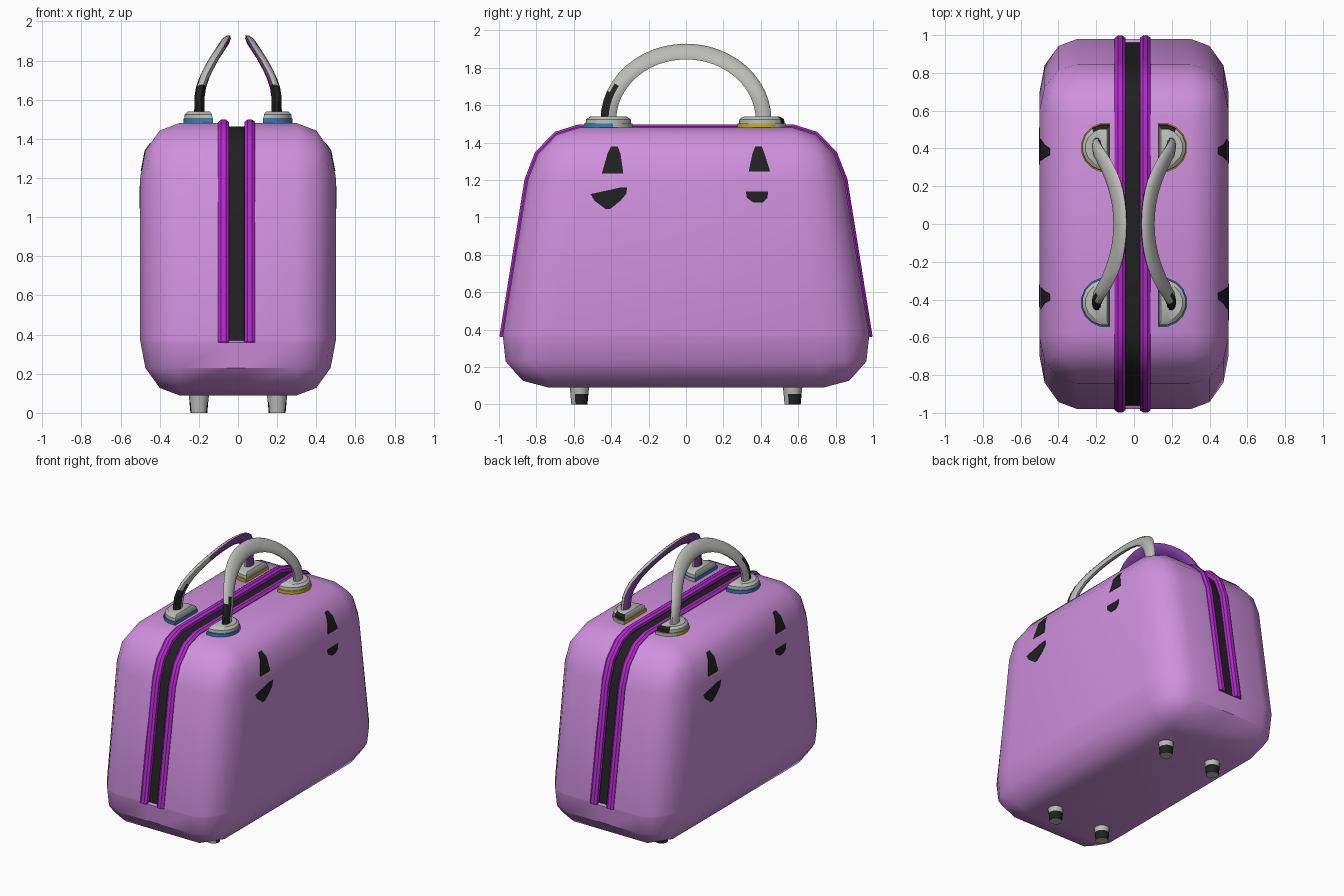
import bpy, bmesh, math
from mathutils import Vector

if "Cube" in bpy.data.objects:
    bpy.data.objects.remove(bpy.data.objects["Cube"])


def mat(name, rgb):
    m = bpy.data.materials.new(name)
    m.diffuse_color = (*rgb, 1)
    m.use_nodes = True
    m.node_tree.nodes["Principled BSDF"].inputs["Base Color"].default_value = m.diffuse_color
    return m


LILAC = mat("lilac", (0.63, 0.28, 0.73))
MAGENTA = mat("magenta", (0.45, 0.022, 0.60))
BLACK = mat("black", (0.015, 0.015, 0.015))
GREY = mat("light_grey", (0.50, 0.50, 0.48))
BLUE = mat("blue", (0.03, 0.22, 0.55))
YELLOW = mat("yellow", (0.60, 0.43, 0.01))
PURPLE = mat("purple", (0.22, 0.053, 0.38))


def finish(name, bm, mats, rule=None, smooth=35):
    bmesh.ops.recalc_face_normals(bm, faces=bm.faces)
    bm.normal_update()
    if rule:
        for f in bm.faces:
            f.material_index = rule(f.calc_center_median(), f.normal)
    me = bpy.data.meshes.new(name)
    bm.to_mesh(me)
    bm.free()
    for m in mats:
        me.materials.append(m)
    ob = bpy.data.objects.new(name, me)
    bpy.context.collection.objects.link(ob)
    bpy.ops.object.select_all(action='DESELECT')
    ob.select_set(True)
    bpy.context.view_layer.objects.active = ob
    if smooth:
        bpy.ops.object.shade_smooth_by_angle(angle=math.radians(smooth))
    return ob


def loft(rings):
    """Skin a list of closed rings and cap both ends."""
    bm = bmesh.new()
    vs = [[bm.verts.new(p) for p in r] for r in rings]
    n = len(rings[0])
    for a, b in zip(vs, vs[1:]):
        for i in range(n):
            j = (i + 1) % n
            bm.faces.new((a[i], a[j], b[j], b[i]))
    bm.faces.new(vs[0])
    bm.faces.new(vs[-1])
    return bm


def taper(z):
    return 1 - 0.165 * (z - 0.37)


# Body: rounded box, narrowing upwards, with a sunken zip channel
bm = bmesh.new()
bmesh.ops.create_cube(bm, size=1)
for v in bm.verts:
    v.co = Vector((v.co.x, v.co.y * 1.4, v.co.z * 0.993))
bmesh.ops.bevel(bm, geom=bm.edges[:], offset=0.2, offset_type='OFFSET',
                segments=3, profile=0.5, affect='EDGES')
for v in bm.verts:
    z = v.co.z * 1.4 + 0.785
    v.co = Vector((v.co.x, v.co.y * 1.4 * taper(z), z))
for axis, vals in (((1, 0, 0), (-0.05, -0.046, 0.031, 0.035)), ((0, 0, 1), (0.36,))):
    for d in vals:
        bmesh.ops.bisect_plane(bm, geom=bm.verts[:] + bm.edges[:] + bm.faces[:],
                               plane_co=Vector(axis) * d, plane_no=axis)
bm.normal_update()
for v in bm.verts:
    if -0.047 < v.co.x < 0.032 and v.co.z > 0.365:
        n = Vector((0, v.normal.y, v.normal.z)).normalized()
        v.co -= n * 0.018
finish("case_body", bm, [LILAC, BLACK],
       lambda c, n: int(-0.048 < c.x < 0.033 and c.z > 0.366))

# Zip tapes: ridged strips following the case outline
half = [(0.98, 0.36)]
for k in range(4):
    a = math.radians(30 * k)
    z = 1.20 + 0.28 * math.sin(a)
    half.append(((0.70 + 0.28 * math.cos(a)) * taper(z), z))
path = [Vector(p) for p in half] + [Vector((-y, z)) for y, z in reversed(half)]


def edge_normal(p, q):
    d = (q - p).normalized()
    return Vector((d.y, -d.x))


for label, cx in (("left", -0.074), ("right", 0.060)):
    rings = []
    for i, p in enumerate(path):
        ns = []
        if i > 0:
            ns.append(edge_normal(path[i - 1], p))
        if i < len(path) - 1:
            ns.append(edge_normal(p, path[i + 1]))
        n = sum(ns, Vector((0, 0))).normalized()
        sec = [(-0.028, -0.02), (-0.028, 0.006), (-0.012, 0.018),
               (0.012, 0.018), (0.028, 0.006), (0.028, -0.02)]
        rings.append([(cx + u, p.x + n.x * h, p.y + n.y * h) for u, h in sec])
    finish("zip_tape_" + label, loft(rings), [MAGENTA])


# Handle mounts: D-shaped coloured pad with a stepped grey cap
def d_ring(sx, y0, z, s):
    pts = []
    for k in range(10):
        a = math.radians(-100 + 200 * k / 9)
        pts.append((sx * (0.19 + s * (0.15 + 0.132 * math.cos(a) - 0.19)),
                    y0 + s * 0.132 * math.sin(a), z))
    return pts


for sx, xs in ((-1, "left"), (1, "right")):
    for y0, ys, col in ((-0.415, "front", BLUE), (0.405, "back", YELLOW)):
        if ys == "back":
            grey = lambda c, n: int(c.y > 0.47)
        else:
            grey = lambda c, n, s=sx: int(s > 0 and c.y > -0.40)
        finish(f"mount_pad_{xs}_{ys}",
               loft([d_ring(sx, y0, z, 1) for z in (1.47, 1.503)]), [col, GREY], grey)
        cap = [d_ring(sx, y0, z, s) for z, s in ((1.50, 0.94), (1.525, 0.92), (1.54, 0.74))]
        finish(f"mount_cap_{xs}_{ys}", loft(cap), [GREY, BLACK],
               lambda c, n: int(c.y > 0.50 and n.z < 0.95))

# Handles: oval tubes arching over the top and leaning together
LEAN = [(1.40, 0.20), (1.64, 0.196), (1.72, 0.170), (1.80, 0.128),
        (1.88, 0.076), (1.95, 0.036)]


def lean_x(z):
    for (z0, x0), (z1, x1) in zip(LEAN, LEAN[1:]):
        if z <= z1:
            return x0 + (x1 - x0) * (z - z0) / (z1 - z0)
    return LEAN[-1][1]


for sx, xs in ((-1, "left"), (1, "right")):
    rings = []
    for k in range(25):
        t = math.pi * k / 24
        y, z = -0.415 * math.cos(t), 1.52 + 0.367 * math.sin(t)
        ring = []
        for j in range(10):
            a = math.tau * (j + 0.5) / 10
            r = 0.044 * math.cos(a)
            py, pz = y - r * math.cos(t), z + r * math.sin(t)
            ring.append((sx * (lean_x(pz) + 0.026 * math.sin(a)), py, pz))
        rings.append(ring)

    def handle_colour(c, n, s=sx):
        if c.y < -0.36 and c.z < 1.69 and n.y < 0.1:
            return 1
        if n.x * s < -0.25 and not (s < 0 and c.y < -0.2):
            return 2
        return 0
    finish("handle_" + xs, loft(rings), [GREY, BLACK, PURPLE], handle_colour, 50)

# Feet: short tapered pegs, dark on the lower back
for sx in (-1, 1):
    for sy in (-1, 1):
        rings = [[(sx * 0.20 + r * math.cos(math.tau * i / 12),
                   sy * 0.57 + r * math.sin(math.tau * i / 12), z) for i in range(12)]
                 for z, r in ((0, 0.043), (0.055, 0.048), (0.11, 0.054))]
        finish(f"foot_{'left' if sx < 0 else 'right'}_{'front' if sy < 0 else 'back'}",
               loft(rings), [GREY, BLACK],
               lambda c, n: int(c.z < 0.055 and n.y > -0.3 and n.z > -0.5))


# Dark side marks: thin plates hugging the side walls, rows of (z, y_min, y_max)
def side_x(z):
    if z < 1.20:
        return 0.5
    if z < 1.34:
        return 0.5 - 0.027 * (z - 1.20) / 0.14
    return 0.473 - 0.073 * (z - 1.34) / 0.1025


MARKS = {
    "upper_a": [(1.235, -0.45, -0.335), (1.34, -0.42, -0.35), (1.38, -0.40, -0.365)],
    "lower_a": [(1.045, -0.43, -0.405), (1.09, -0.49, -0.35), (1.125, -0.51, -0.32),
                (1.16, -0.35, -0.315)],
    "upper_b": [(1.245, 0.335, 0.45), (1.34, 0.355, 0.42), (1.38, 0.37, 0.405)],
    "lower_b": [(1.08, 0.36, 0.41), (1.105, 0.325, 0.435), (1.14, 0.32, 0.44)],
}
for s, side in ((1, "right"), (-1, "left")):
    for key, rows in MARKS.items():
        rings = [[(s * (side_x(z) + dx), s * y, z)
                  for dx, y in ((-0.003, a), (0.004, a), (0.004, b), (-0.003, b))]
                 for z, a, b in rows]
        finish(f"side_mark_{side}_{key}", loft(rings), [BLACK])
